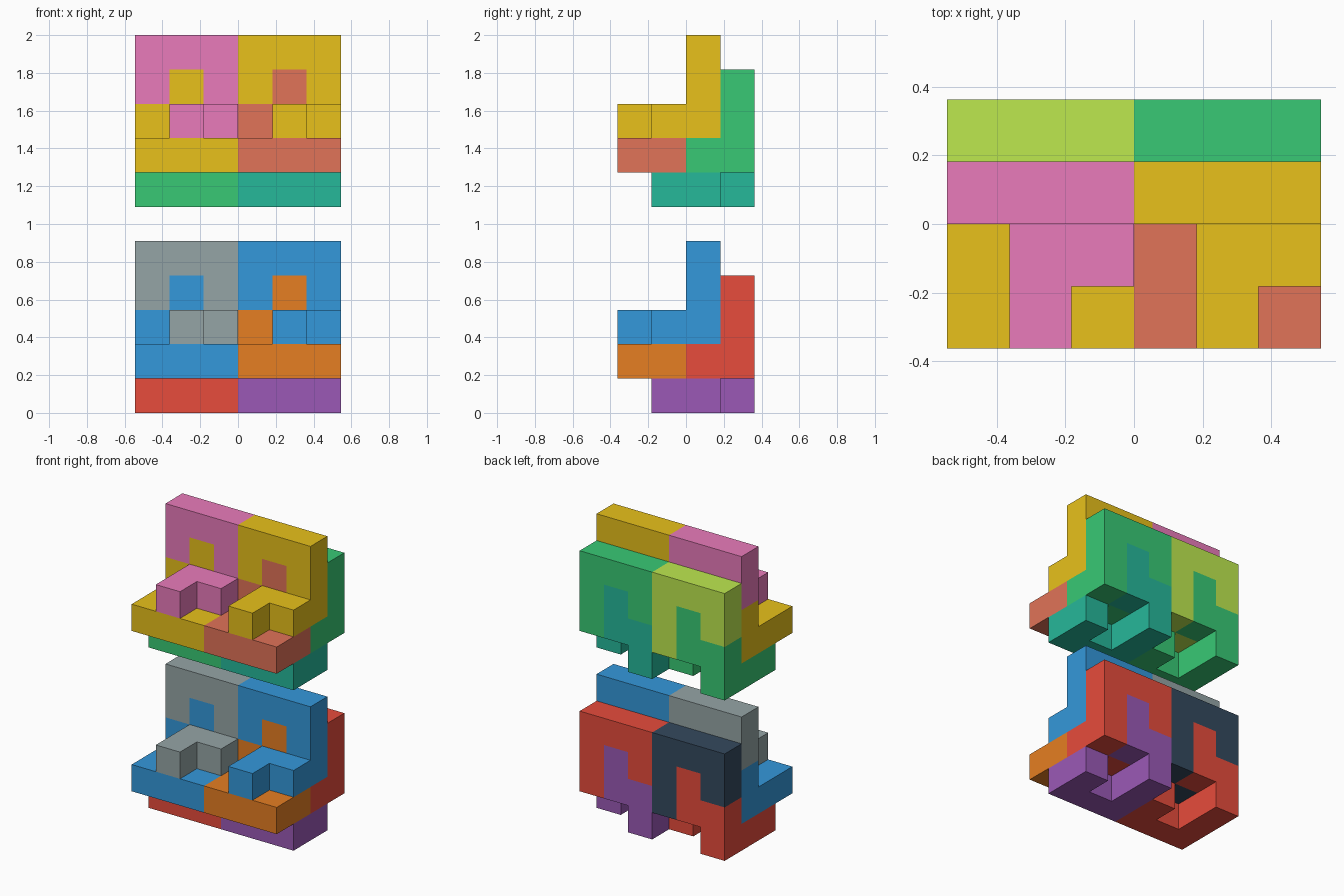
import bpy, bmesh, math
from mathutils import Vector

if "Cube" in bpy.data.objects:
    bpy.data.objects.remove(bpy.data.objects["Cube"])

U = 2 / 11  # cube size

# One burr piece of nine cubes: a U, one longer arm, then a hook turning out of plane
PIECE = [(0, 0, 0), (1, 0, 0), (2, 0, 0), (0, 1, 0), (2, 1, 0), (2, 2, 0),
         (2, 2, 1), (1, 2, 1), (1, 2, 2)]

# How the piece is placed in each role: local (a, b, c) -> grid (x, y, z)
ROLES = {
    "front_wall": lambda a, b, c: (a, 2 - c, 4 - b),
    "front_tray": lambda a, b, c: (2 - a, b, 1 + c),
    "back_wall": lambda a, b, c: (a, 3 - c, 3 - b),
    "bottom_tray": lambda a, b, c: (2 - a, 1 + b, c),
}

COLOURS = {
    "grey": "95a5a6", "blue": "3498db", "orange": "e67e22", "red": "e74c3c",
    "purple": "9b59b6", "navy": "34495e", "pink": "ea7bbb", "yellow": "e8c11b",
    "salmon": "e17358", "green": "38c975", "teal": "26b89a", "lime": "bde84f",
}

# Left and right colour of each role, for the lower and upper assemblies
LAYOUT = {
    "lower": (0, [("grey", "blue"), ("blue", "orange"), ("navy", "red"), ("red", "purple")]),
    "upper": (6, [("pink", "yellow"), ("yellow", "salmon"), ("lime", "green"), ("green", "teal")]),
}


def linear(v):
    return v / 12.92 if v <= 0.04045 else ((v + 0.055) / 1.055) ** 2.4


def make_material(name, code):
    mat = bpy.data.materials.new(name)
    rgb = [linear(int(code[i:i + 2], 16) / 255) for i in (0, 2, 4)]
    mat.diffuse_color = (*rgb, 1)
    mat.use_nodes = True
    mat.node_tree.nodes["Principled BSDF"].inputs["Base Color"].default_value = mat.diffuse_color
    return mat


def make_piece(name, cells, mat):
    """Outer skin of a set of unit cubes, with flat areas merged."""
    bm = bmesh.new()
    cells = set(cells)
    for cell in cells:
        for axis in range(3):
            for side in (-1, 1):
                step = Vector((0, 0, 0))
                step[axis] = side
                if tuple(int(v) for v in Vector(cell) + step) in cells:
                    continue
                p, q = Vector((0, 0, 0)), Vector((0, 0, 0))
                p[(axis + 1) % 3] = 0.5
                q[(axis + 2) % 3] = 0.5 * side
                mid = Vector(cell) + Vector((-2.5, -1.5, 0.5)) + step / 2
                bm.faces.new([bm.verts.new((mid + s * p + t * q) * U)
                              for s, t in ((-1, -1), (1, -1), (1, 1), (-1, 1))])
    bmesh.ops.remove_doubles(bm, verts=bm.verts, dist=1e-4)
    bmesh.ops.dissolve_limit(bm, angle_limit=math.radians(1),
                             verts=bm.verts, edges=bm.edges)
    mesh = bpy.data.meshes.new(name)
    bm.to_mesh(mesh)
    bm.free()
    mesh.materials.append(mat)
    bpy.context.collection.objects.link(bpy.data.objects.new(name, mesh))


materials = {n: make_material(n, c) for n, c in COLOURS.items()}

# Two stacked assemblies, each with a left and right set of four pieces
for level, (base, colours) in LAYOUT.items():
    for (role, place), pair in zip(ROLES.items(), colours):
        for side, colour, dx in zip(("left", "right"), pair, (0, 3)):
            cells = []
            for abc in PIECE:
                x, y, z = place(*abc)
                cells.append((x + dx, y, z + base))
            make_piece(f"{level}_{role}_{side}", cells, materials[colour])
